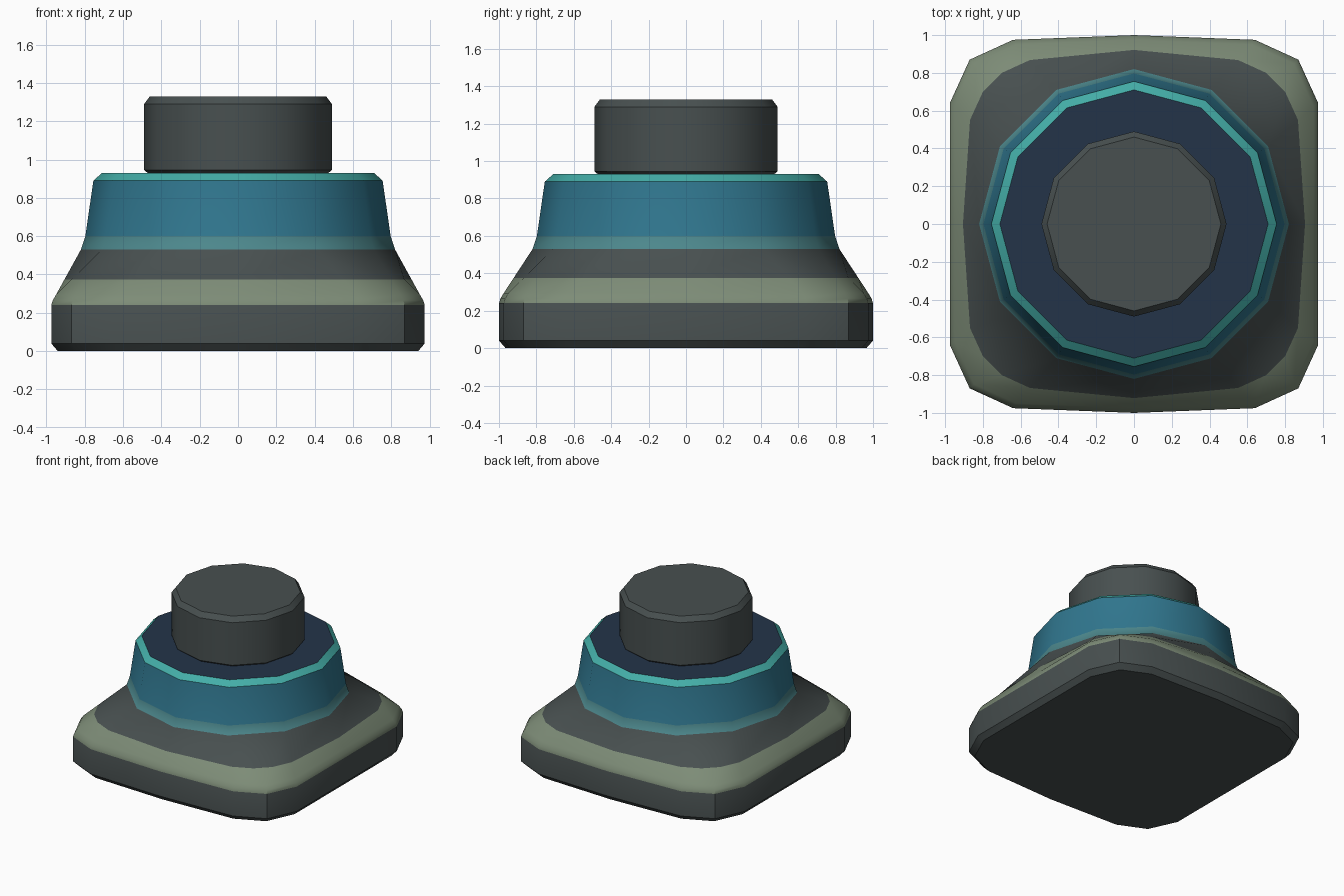
import bpy, bmesh, math

if "Cube" in bpy.data.objects:
    bpy.data.objects.remove(bpy.data.objects["Cube"])


def material(name, r, g, b):
    m = bpy.data.materials.new(name)
    m.diffuse_color = tuple((c / 255 / 12.92) if c < 11 else ((c / 255 + 0.055) / 1.055) ** 2.4
                            for c in (r, g, b)) + (1,)
    m.use_nodes = True
    m.node_tree.nodes["Principled BSDF"].inputs["Base Color"].default_value = m.diffuse_color
    return m


grey = material("dark grey", 72, 80, 80)
green = material("sage green", 125, 140, 119)
muted = material("muted teal", 76, 135, 140)
blue = material("teal blue", 48, 118, 142)
light = material("light teal", 68, 174, 168)
navy = material("navy", 35, 52, 73)


def circle(r):
    return [(r * math.cos(i * math.pi / 6), r * math.sin(i * math.pi / 6)) for i in range(12)]


def rounded_square(inset):
    # one quadrant of the outline, rotated and mirrored all the way round
    s = 1 - inset
    quad = [(0.975, 0), (0.975, 0.64), (0.87, 0.87), (0.64, 0.975), (0, 1)]
    right = quad + [(-x, y) for x, y in quad[-2::-1]]
    ring = right + [(x, -y) for x, y in right[-2:0:-1]]
    return [(x * s, y * s) for x, y in ring]


def add_ring(bm, pts, z):
    return [bm.verts.new((x, y, z)) for x, y in pts]


def bridge(bm, a, b):
    """Join two rings, which may have different vertex counts."""
    if len(a) == len(b):
        for i in range(len(a)):
            j = (i + 1) % len(a)
            bm.faces.new((a[i], a[j], b[j], b[i]))
        return
    for q in range(4):  # 16 to 12 points, quadrant by quadrant
        A = [a[(q * 4 + k) % 16] for k in range(5)]
        B = [b[(q * 3 + k) % 12] for k in range(4)]
        bm.faces.new((A[0], A[1], B[1], B[0]))
        bm.faces.new((A[1], A[2], B[1]))
        bm.faces.new((A[2], B[2], B[1]))
        bm.faces.new((A[2], A[3], B[2]))
        bm.faces.new((A[3], A[4], B[3], B[2]))


def loft(name, sections, bands, cuts=()):
    """bands: list of (upper height, material), applied by face height."""
    bm = bmesh.new()
    rings = [add_ring(bm, p, z) for p, z in sections]
    for a, b in zip(rings, rings[1:]):
        bridge(bm, a, b)
    bm.faces.new(rings[0][::-1])
    bm.faces.new(rings[-1])
    for z in cuts:
        bmesh.ops.bisect_plane(bm, geom=bm.verts[:] + bm.edges[:] + bm.faces[:],
                               plane_co=(0, 0, z), plane_no=(0, 0, 1))
    bmesh.ops.recalc_face_normals(bm, faces=bm.faces[:])
    for f in bm.faces:
        z = f.calc_center_median().z
        f.material_index = next(i for i, (top, _) in enumerate(bands) if z < top)
    me = bpy.data.meshes.new(name)
    bm.to_mesh(me)
    bm.free()
    for _, m in bands:
        me.materials.append(m)
    ob = bpy.data.objects.new(name, me)
    bpy.context.collection.objects.link(ob)
    bpy.context.view_layer.objects.active = ob
    ob.select_set(True)
    bpy.ops.object.shade_smooth_by_angle(angle=math.radians(35))
    ob.select_set(False)


# Square foot blending into a twelve-sided collar
loft("base_and_collar",
     [(rounded_square(0.035), 0), (rounded_square(0), 0.04), (rounded_square(0), 0.24),
      (rounded_square(0.008), 0.265), (rounded_square(0.026), 0.295),
      (circle(0.82), 0.53), (circle(0.797), 0.60), (circle(0.755), 0.89), (circle(0.71), 0.93)],
     [(0.24, grey), (0.375, green), (0.53, grey), (0.6, muted),
      (0.89, blue), (0.925, light), (9, navy)],
     cuts=[0.375])

# Round button on top
loft("top_button",
     [(circle(0.465), 0.925), (circle(0.49), 0.945), (circle(0.49), 1.29), (circle(0.46), 1.33)],
     [(9, grey)])
